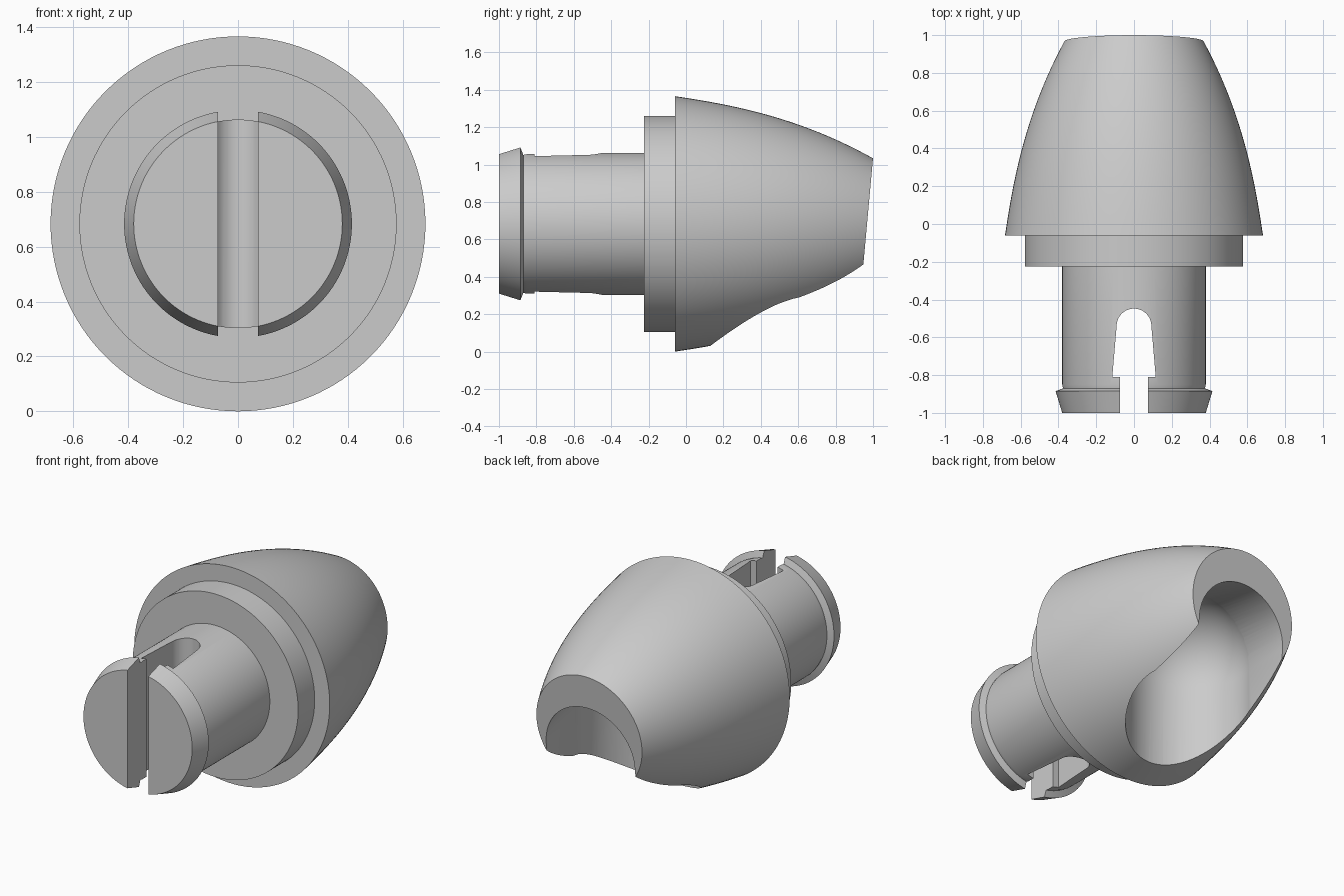
import bpy, bmesh, math
from mathutils import Matrix, Vector

if "Cube" in bpy.data.objects:
    bpy.data.objects.remove(bpy.data.objects["Cube"])

AXIS_Z = 0.683


def make_object(name, bm):
    bmesh.ops.recalc_face_normals(bm, faces=bm.faces[:])
    mesh = bpy.data.meshes.new(name)
    bm.to_mesh(mesh)
    bm.free()
    obj = bpy.data.objects.new(name, mesh)
    bpy.context.collection.objects.link(obj)
    return obj


def lathe(name, profile, matrix, steps=128):
    """Revolve (radius, height) points about z; ends on the axis close the solid."""
    bm = bmesh.new()
    verts = [bm.verts.new((r, 0, h)) for r, h in profile]
    edges = [bm.edges.new(pair) for pair in zip(verts, verts[1:])]
    bmesh.ops.spin(bm, geom=verts + edges, cent=(0, 0, 0), axis=(0, 0, 1),
                   angle=2 * math.pi, steps=steps)
    bmesh.ops.remove_doubles(bm, verts=bm.verts[:], dist=1e-5)
    bm.transform(matrix)
    return make_object(name, bm)


def prism(name, outline, axis, start, end):
    """Extrude a 2D outline along x or z."""
    bm = bmesh.new()
    place = (lambda a, b: (start, a, b)) if axis == 'x' else (lambda a, b: (a, b, start))
    face = bm.faces.new([bm.verts.new(place(a, b)) for a, b in outline])
    new = bmesh.ops.extrude_face_region(bm, geom=[face])['geom']
    shift = Vector((end - start, 0, 0)) if axis == 'x' else Vector((0, 0, end - start))
    bmesh.ops.translate(bm, vec=shift, verts=[g for g in new if isinstance(g, bmesh.types.BMVert)])
    return make_object(name, bm)


# Body: snap shaft with lip, collar and bullet-shaped head in one revolve
profile = [(0, -1), (0.38, -1), (0.415, -0.885), (0.376, -0.87), (0.38, -0.85),
           (0.38, -0.225), (0.578, -0.225), (0.578, -0.06)]
for i in range(29):
    t = 1.14 * i / 28
    profile.append((0.683 - 0.15 * t - 0.15 * t ** 2.5, -0.06 + t))
profile.append((0, 1.08))
along_y = Matrix.Translation((0, 0, AXIS_Z)) @ Matrix.Rotation(-math.pi / 2, 4, 'X')
body = lathe("plug_body", profile, along_y)

# Slanted tip plane
tip = prism("tip_cutter", [(0.906, 0), (1.033, 1.4), (1.5, 1.4), (1.5, 0)], 'x', -1, 1)

# Keyhole slot through the shaft
side = [(0.073, -1.2), (0.073, -0.81), (0.115, -0.81), (0.092, -0.54)]
arc = [(0.092 * math.cos(a), -0.54 + 0.092 * math.sin(a))
       for a in (math.pi * i / 24 for i in range(1, 24))]
slot = prism("slot_cutter", side + arc + [(-x, y) for x, y in reversed(side)], 'z', -0.2, 1.6)

# Socket: domed vertical bore
R, CY, CZ = 0.37, 0.5, 0.56
dome = [(R * math.cos(a), R * math.sin(a)) for a in (math.pi / 2 * i / 24 for i in range(24))]
bore = lathe("bore_cutter", [(0, -1), (R, -1)] + dome + [(0, R)],
             Matrix.Translation((0, CY, CZ)), 96)

# Socket mouth: tapered arch swept downward, leading out through the tip
bm = bmesh.new()
tilt = Matrix.Rotation(-math.pi / 2 - 0.09, 4, 'X')
for drop in (0, 1):
    bmesh.ops.create_cone(bm, segments=96, radius1=R - 0.002, radius2=0.285, depth=0.65,
                          matrix=Matrix.Translation((0, CY, CZ - drop)) @ tilt
                          @ Matrix.Translation((0, 0, 0.325)))
bmesh.ops.delete(bm, geom=bm.faces[:] + bm.edges[:], context='EDGES_FACES')
hull = bmesh.ops.convex_hull(bm, input=bm.verts[:])
loose = {v for v in hull['geom_interior'] + hull['geom_unused']
         if isinstance(v, bmesh.types.BMVert)}
bmesh.ops.delete(bm, geom=list(loose), context='VERTS')
mouth = make_object("mouth_cutter", bm)

# Apply the cuts
bpy.context.view_layer.objects.active = body
body.select_set(True)
for cutter in (tip, slot, bore, mouth):
    mod = body.modifiers.new(cutter.name, 'BOOLEAN')
    mod.operation, mod.solver, mod.object = 'DIFFERENCE', 'EXACT', cutter
    cutter.hide_render = True
    bpy.ops.object.modifier_apply(modifier=mod.name)
    bpy.data.objects.remove(cutter)
bpy.ops.object.shade_smooth_by_angle(angle=math.radians(25))
